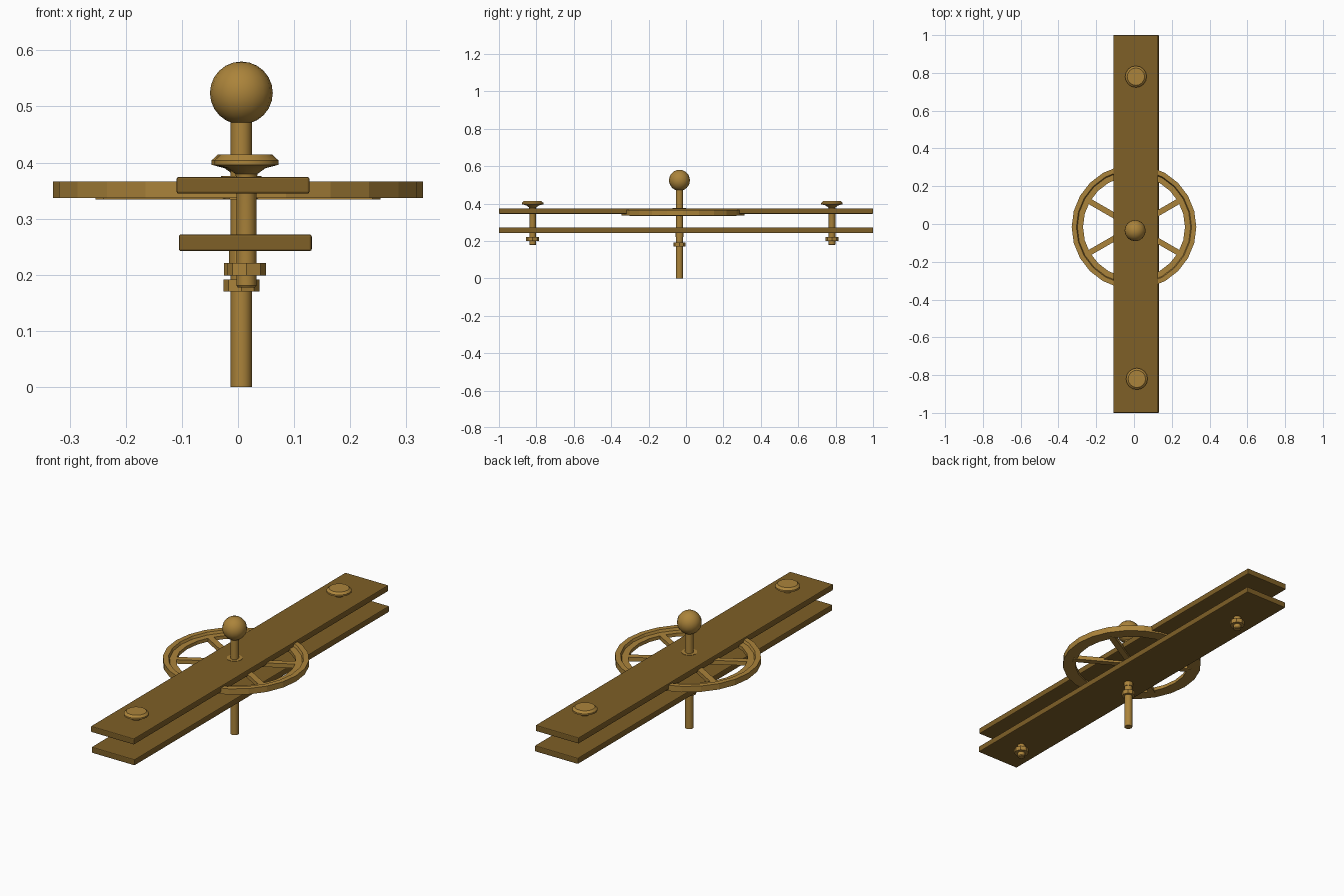
import bpy, bmesh, math

if "Cube" in bpy.data.objects:
    bpy.data.objects.remove(bpy.data.objects["Cube"])


def material(name, color):
    m = bpy.data.materials.new(name)
    m.diffuse_color = color
    m.use_nodes = True
    m.node_tree.nodes["Principled BSDF"].inputs["Base Color"].default_value = m.diffuse_color
    return m


WOOD = material("wood", (0.21, 0.115, 0.02, 1))
BRASS = material("brass", (0.41, 0.23, 0.043, 1))


def finish(name, bm, loc, mat, smooth=False):
    bmesh.ops.recalc_face_normals(bm, faces=bm.faces)
    me = bpy.data.meshes.new(name)
    bm.to_mesh(me)
    bm.free()
    ob = bpy.data.objects.new(name, me)
    bpy.context.collection.objects.link(ob)
    ob.location = loc
    me.materials.append(mat)
    if smooth:
        bpy.ops.object.select_all(action='DESELECT')
        ob.select_set(True)
        bpy.context.view_layer.objects.active = ob
        bpy.ops.object.shade_smooth_by_angle(angle=math.radians(30))
    return ob


def lathe(name, profile, loc, sides, closed=False, smooth=False):
    """Revolve (radius, z) points; open profiles get capped ends."""
    bm = bmesh.new()
    rings = [[bm.verts.new((r * math.cos(2 * math.pi * i / sides),
                            r * math.sin(2 * math.pi * i / sides), z))
              for i in range(sides)] for r, z in profile]
    pairs = list(zip(rings, rings[1:]))
    if closed:
        pairs.append((rings[-1], rings[0]))
    else:
        bm.faces.new(rings[0])
        bm.faces.new(rings[-1])
    for a, b in pairs:
        for i in range(sides):
            j = (i + 1) % sides
            bm.faces.new((a[i], a[j], b[j], b[i]))
    return finish(name, bm, loc, BRASS, smooth)


def box(name, size, loc, mat, bevel=0.0, turn=0.0):
    bm = bmesh.new()
    bmesh.ops.create_cube(bm, size=1)
    bmesh.ops.scale(bm, vec=size, verts=bm.verts)
    if bevel:
        bmesh.ops.bevel(bm, geom=bm.edges[:], offset=bevel, segments=2,
                        profile=0.5, affect='EDGES')
    ob = finish(name, bm, loc, mat)
    ob.rotation_euler.z = turn
    return ob


# Two long planks
box("upper_plank", (0.237, 2.0, 0.030), (0.009, 0, 0.3595), WOOD, 0.004)
box("lower_plank", (0.237, 2.0, 0.030), (0.013, 0, 0.257), WOOD, 0.004)

# Wheel rim with a stepped upper face
WX, WY = 0.0, -0.016
lathe("wheel_rim", [(0.330, 0.337), (0.330, 0.366), (0.305, 0.366),
                    (0.300, 0.354), (0.270, 0.354), (0.270, 0.337)],
      (WX, WY, 0), 24, closed=True)

# Six spokes and the hub
for k in range(6):
    a = math.radians(30 + 60 * k)
    box(f"wheel_spoke_{k + 1}", (0.27, 0.030, 0.020),
        (WX + 0.15 * math.cos(a), WY + 0.15 * math.sin(a), 0.344), BRASS, 0, a)
PX, PY = 0.006, -0.035
lathe("wheel_hub", [(0.036, 0.336), (0.036, 0.376)], (PX, PY, 0), 16, smooth=True)

# Centre post with collar, nut and ball handle
lathe("centre_post", [(0.019, 0), (0.019, 0.49)], (PX, PY, 0), 16, smooth=True)
lathe("post_collar", [(0.022, 0.220), (0.022, 0.245)], (PX, PY, 0), 12, smooth=True)
lathe("post_nut", [(0.032, 0.170), (0.032, 0.192)], (PX, PY, 0), 8)
bm = bmesh.new()
bmesh.ops.create_uvsphere(bm, u_segments=16, v_segments=12, radius=0.056)
finish("ball_handle", bm, (PX, PY, 0.524), BRASS, True)

# End bolts with mushroom heads and nuts
for label, x, y in (("front", 0.015, -0.82), ("back", 0.010, 0.78)):
    lathe(label + "_bolt", [(0.015, 0.177), (0.018, 0.181), (0.018, 0.372),
                            (0.020, 0.380), (0.034, 0.390), (0.057, 0.396),
                            (0.057, 0.404), (0.046, 0.414)],
          (x, y, 0), 16, smooth=True)
    lathe(label + "_bolt_nut", [(0.035, 0.199), (0.035, 0.221)], (x, y, 0), 8)
